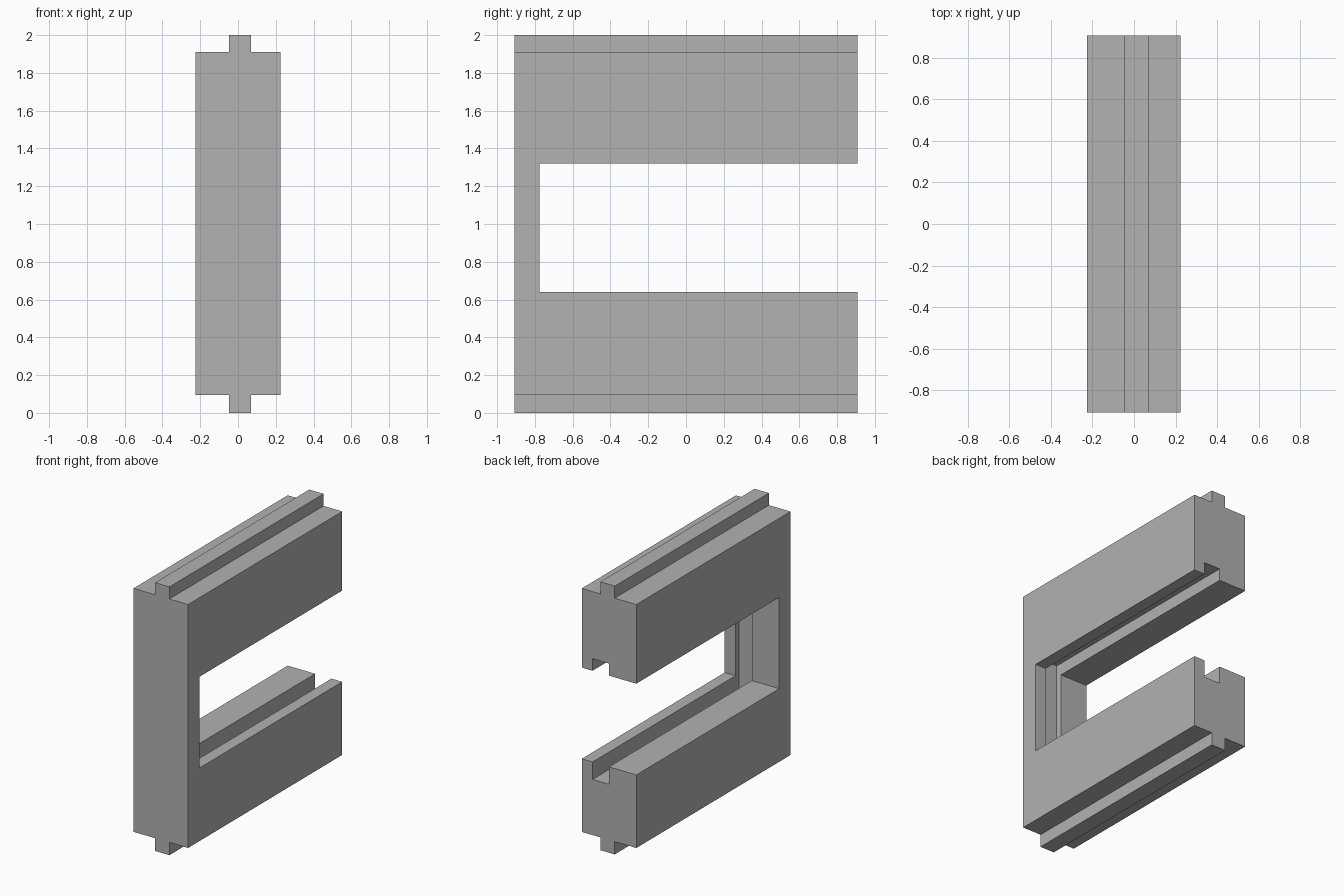
import bpy
import bmesh

default = bpy.data.objects.get("Cube")
if default:
    bpy.data.objects.remove(default, do_unlink=True)

grey = bpy.data.materials.new("plain grey")
grey.use_nodes = True
grey.diffuse_color = (0.445, 0.445, 0.445, 1)
grey.node_tree.nodes["Principled BSDF"].inputs["Base Color"].default_value = grey.diffuse_color


def extrude_y(name, profile, y0, y1):
    """Sweep an x-z outline from y0 to y1."""
    bm = bmesh.new()
    face = bm.faces.new([bm.verts.new((x, y0, z)) for x, z in profile])
    swept = bmesh.ops.extrude_face_region(bm, geom=[face])["geom"]
    verts = [v for v in swept if isinstance(v, bmesh.types.BMVert)]
    bmesh.ops.translate(bm, verts=verts, vec=(0, y1 - y0, 0))
    bmesh.ops.recalc_face_normals(bm, faces=bm.faces)
    mesh = bpy.data.meshes.new(name)
    bm.to_mesh(mesh)
    bm.free()
    mesh.materials.append(grey)
    obj = bpy.data.objects.new(name, mesh)
    bpy.context.collection.objects.link(obj)
    return obj


def box_cutter(name, x0, x1, y0, y1, z0, z1):
    obj = extrude_y(name, [(x0, z0), (x1, z0), (x1, z1), (x0, z1)], y0, y1)
    obj.hide_render = True
    obj.hide_viewport = True
    return obj


# Slab with a tongue along the top and bottom edges
LEFT, RIGHT = -0.226, 0.224
TONGUE_L, TONGUE_R = -0.048, 0.07
LOW, HIGH = 0.095, 1.91
outline = [
    (TONGUE_L, 0), (TONGUE_R, 0), (TONGUE_R, LOW), (RIGHT, LOW),
    (RIGHT, HIGH), (TONGUE_R, HIGH), (TONGUE_R, 2), (TONGUE_L, 2),
    (TONGUE_L, HIGH), (LEFT, HIGH), (LEFT, LOW), (TONGUE_L, LOW),
]
frame = extrude_y("grooved_frame", outline, -0.908, 0.908)

# Rectangular opening, and the groove running round its inner edges
cutters = [
    box_cutter("opening_cutter", -0.5, 0.5, -0.775, 1.2, 0.64, 1.32),
    box_cutter("groove_cutter", 0.0, 0.135, -0.82, 1.2, 0.51, 1.41),
]
for cutter in cutters:
    cut = frame.modifiers.new(cutter.name, "BOOLEAN")
    cut.operation = "DIFFERENCE"
    cut.solver = "EXACT"
    cut.object = cutter
